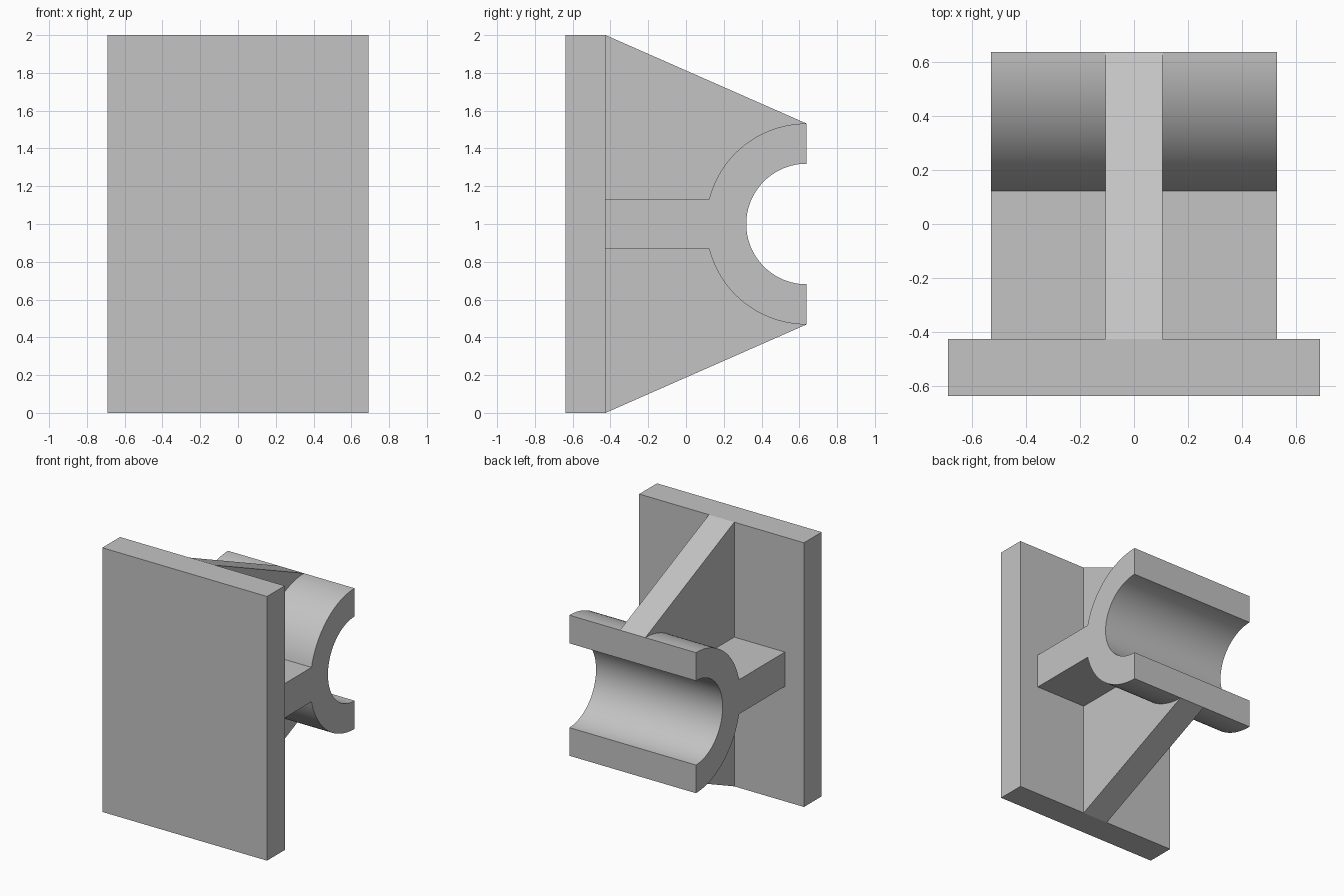
import bpy, bmesh
from math import sin, cos, acos, pi

cube = bpy.data.objects.get("Cube")
if cube:
    bpy.data.objects.remove(cube, do_unlink=True)

FRONT, PLATE_BACK, BACK = -0.638, -0.426, 0.638
MID_Z, OUTER, INNER, WEB = 1.0, 0.532, 0.319, 0.13

grey = bpy.data.materials.new("plain grey")
grey.use_nodes = True
colour = (0.55, 0.55, 0.55, 1)
grey.diffuse_color = colour
grey.node_tree.nodes["Principled BSDF"].inputs["Base Color"].default_value = colour


def arc(radius, start, end, steps):
    """Arc around the bore axis as (y, z); angle runs from top towards the plate."""
    angles = [start + (end - start) * i / steps for i in range(steps + 1)]
    return [(BACK - radius * sin(a), MID_Z + radius * cos(a)) for a in angles]


def extrude_profile(name, profile, half_width):
    """Extrude a (y, z) outline symmetrically along x."""
    bm = bmesh.new()
    face = bm.faces.new([bm.verts.new((-half_width, y, z)) for y, z in profile])
    result = bmesh.ops.extrude_face_region(bm, geom=[face])
    verts = [v for v in result["geom"] if isinstance(v, bmesh.types.BMVert)]
    bmesh.ops.translate(bm, verts=verts, vec=(2 * half_width, 0, 0))
    bmesh.ops.recalc_face_normals(bm, faces=bm.faces)
    mesh = bpy.data.meshes.new(name)
    bm.to_mesh(mesh)
    bm.free()
    mesh.materials.append(grey)
    obj = bpy.data.objects.new(name, mesh)
    bpy.context.collection.objects.link(obj)
    return obj


# Mounting plate
extrude_profile("mounting_plate", [(FRONT, 0), (PLATE_BACK, 0), (PLATE_BACK, 2), (FRONT, 2)], 0.69)

# Half-round saddle with its horizontal web
web_angle = acos(WEB / OUTER)
saddle_outline = (
    arc(OUTER, 0, web_angle, 24)
    + [(PLATE_BACK, MID_Z + WEB), (PLATE_BACK, MID_Z - WEB)]
    + arc(OUTER, pi - web_angle, pi, 24)
    + arc(INNER, pi, 0, 48)
)
saddle = extrude_profile("saddle_and_web", saddle_outline, 0.53)

# Tapered vertical rib, ending inside the saddle wall
rib_outline = [(PLATE_BACK, 0), (PLATE_BACK, 2), (BACK, MID_Z + OUTER)]
rib_outline += arc((OUTER + INNER) / 2, 0.15, pi - 0.15, 24)
rib_outline += [(BACK, MID_Z - OUTER)]
extrude_profile("centre_rib", rib_outline, 0.106)

# Smooth the curved walls, keep the edges sharp
bpy.ops.object.select_all(action="DESELECT")
saddle.select_set(True)
bpy.context.view_layer.objects.active = saddle
bpy.ops.object.shade_smooth_by_angle(angle=pi / 6)
